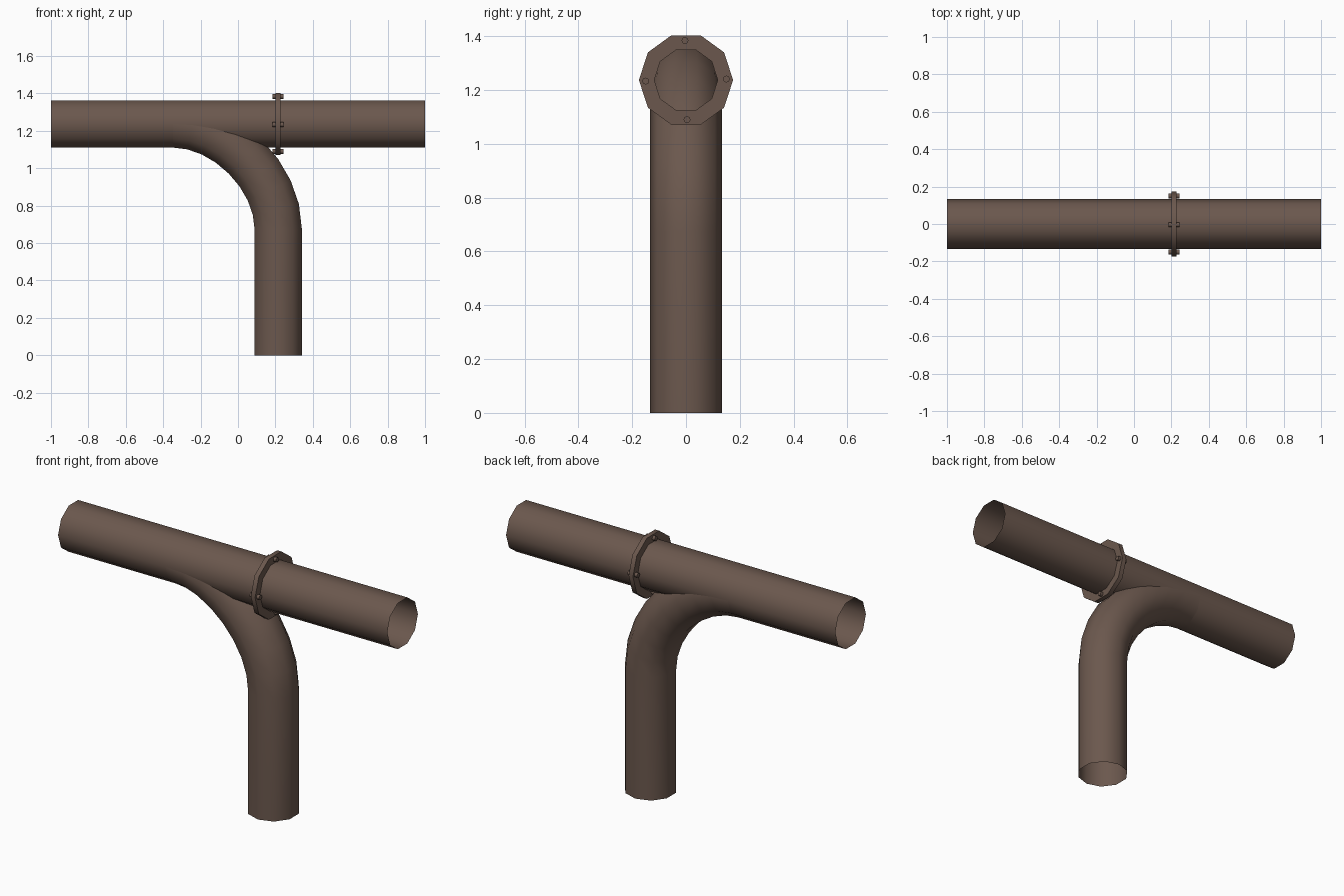
import bpy, bmesh, math
from mathutils import Vector

if "Cube" in bpy.data.objects:
    bpy.data.objects.remove(bpy.data.objects["Cube"])

SIDES = 10
R = 0.133            # pipe radius
AXIS_Z = 1.237       # height of the main pipe
FX = 0.213           # flange position along x

brown = bpy.data.materials.new("rusty brown")
brown.diffuse_color = (0.147, 0.097, 0.075, 1)
brown.use_nodes = True
brown.node_tree.nodes["Principled BSDF"].inputs["Base Color"].default_value = brown.diffuse_color


def finish(name, bm, angle=45):
    bmesh.ops.recalc_face_normals(bm, faces=bm.faces)
    me = bpy.data.meshes.new(name)
    bm.to_mesh(me)
    bm.free()
    ob = bpy.data.objects.new(name, me)
    bpy.context.collection.objects.link(ob)
    me.materials.append(brown)
    bpy.ops.object.select_all(action='DESELECT')
    ob.select_set(True)
    bpy.context.view_layer.objects.active = ob
    bpy.ops.object.shade_smooth_by_angle(angle=math.radians(angle))
    return ob


def ring(bm, center, tangent, radius, sides=SIDES):
    """Circle of vertices across a path lying in the xz plane, one corner on the y axis."""
    side = Vector((0, 1, 0))
    up = side.cross(tangent).normalized()
    out = []
    for i in range(sides):
        a = 2 * math.pi * i / sides
        out.append(bm.verts.new(center + radius * (side * math.cos(a) + up * math.sin(a))))
    return out


def bridge(bm, a, b):
    n = len(a)
    for i in range(n):
        j = (i + 1) % n
        bm.faces.new((a[i], a[j], b[j], b[i]))


def tube(name, path):
    """Open thin pipe swept along (point, tangent) pairs."""
    bm = bmesh.new()
    rings = [ring(bm, p, t, R) for p, t in path]
    for a, b in zip(rings, rings[1:]):
        bridge(bm, a, b)
    return finish(name, bm)


X = Vector((1, 0, 0))

# straight main pipe, in two lengths meeting at the flange
tube("main_pipe_left", [(Vector((-1, 0, AXIS_Z)), X), (Vector((FX, 0, AXIS_Z)), X)])
tube("main_pipe_right", [(Vector((FX, 0, AXIS_Z)), X), (Vector((1, 0, AXIS_Z)), X)])

# branch pipe: upright leg, then a bend that runs into the main pipe
leg_x, leg_top, bend = 0.215, 0.675, 0.562
k = 0.5 * bend
p0 = Vector((leg_x, 0, leg_top))
p1 = p0 + Vector((0, 0, k))
p3 = Vector((leg_x - bend, 0, AXIS_Z))
p2 = p3 + Vector((k, 0, 0))
path = [(Vector((leg_x, 0, 0)), Vector((0, 0, 1)))]
STEPS = 8
for i in range(STEPS + 1):
    t = i / STEPS
    u = 1 - t
    pos = p0 * u**3 + p1 * 3 * u * u * t + p2 * 3 * u * t * t + p3 * t**3
    tan = (p1 - p0) * u * u + (p2 - p1) * 2 * u * t + (p3 - p2) * t * t
    path.append((pos, tan.normalized()))
tube("branch_pipe", path)

# flange ring around the joint
bm = bmesh.new()
loops = [ring(bm, Vector((FX + dx, 0, AXIS_Z)), X, r)
         for dx, r in ((-0.013, 0.118), (-0.013, 0.175), (0.013, 0.175), (0.013, 0.118))]
for i in range(4):
    bridge(bm, loops[i], loops[(i + 1) % 4])
finish("flange", bm)

# four bolts with heads on both sides of the flange
for n in range(4):
    a = math.radians(90 * n + 1.5)
    c = Vector((FX, 0.15 * math.cos(a), AXIS_Z + 0.147 * math.sin(a)))
    bm = bmesh.new()
    ends = [ring(bm, c + X * dx, X, 0.013, 8) for dx in (-0.029, 0.029)]
    bridge(bm, *ends)
    for e in ends:
        bm.faces.new(e)
    finish("bolt_%d" % (n + 1), bm, 50)
